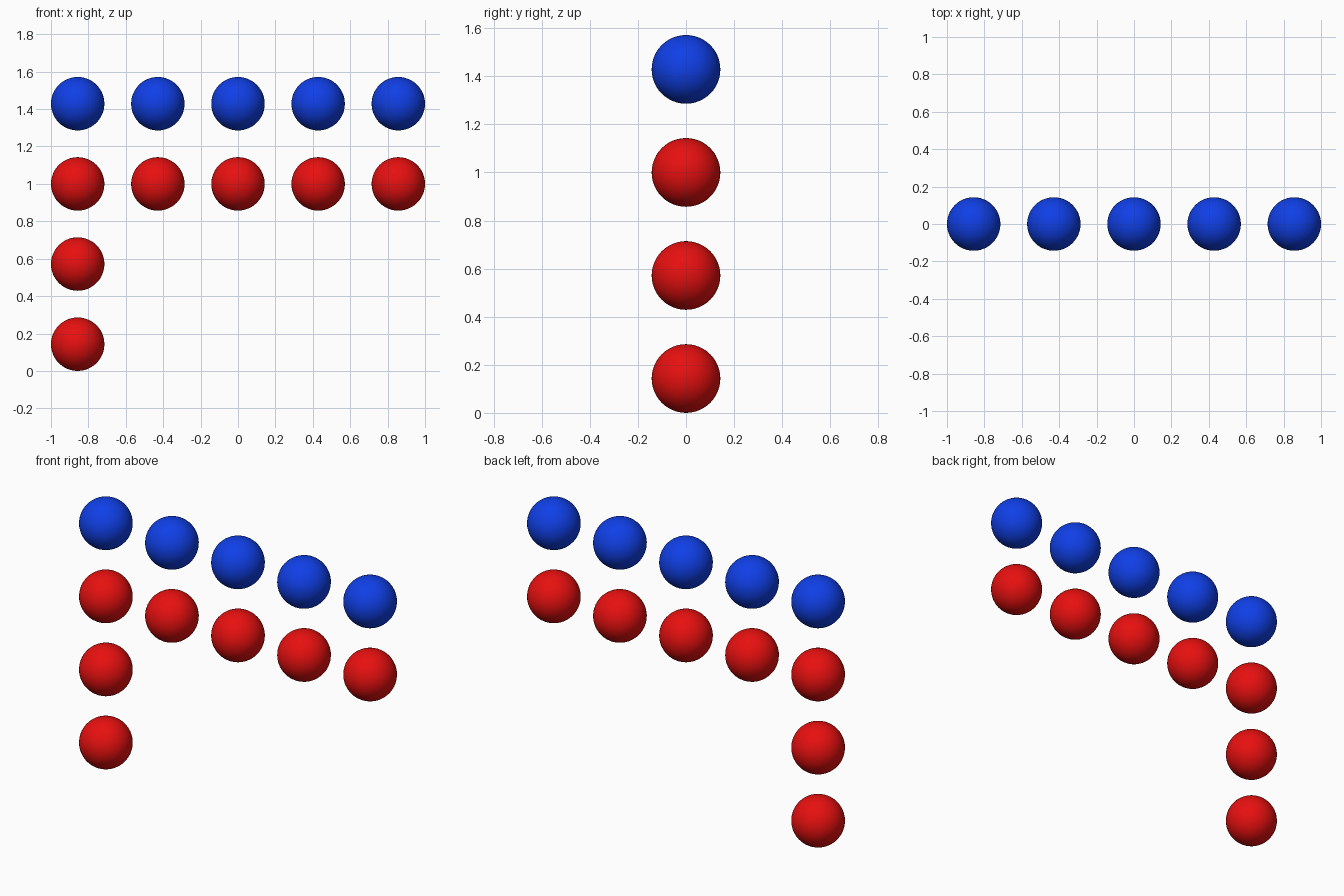
import bpy

if "Cube" in bpy.data.objects:
    bpy.data.objects.remove(bpy.data.objects["Cube"])

R = 1 / 7          # ball radius: the row of five spans 2 units
STEP = 3 * R       # centre-to-centre spacing


def material(name, colour):
    mat = bpy.data.materials.new(name)
    mat.diffuse_color = (*colour, 1)
    mat.use_nodes = True
    mat.node_tree.nodes["Principled BSDF"].inputs["Base Color"].default_value = mat.diffuse_color
    return mat


red = material("red", (0.8, 0.005, 0.005))
blue = material("blue", (0.005, 0.05, 0.8))


def ball(name, column, row, mat):
    """Smooth ball at a grid cell; column 0 is the middle, row 0 the ground."""
    bpy.ops.mesh.primitive_uv_sphere_add(
        segments=48, ring_count=24, radius=R,
        location=(column * STEP, 0, R + row * STEP))
    obj = bpy.context.object
    obj.name = name
    obj.data.materials.append(mat)
    bpy.ops.object.shade_smooth()


# Two horizontal rows of five balls
for i in range(-2, 3):
    ball(f"upper_row_ball_{i + 3}", i, 3, blue)
    ball(f"lower_row_ball_{i + 3}", i, 2, red)

# Column of two balls under the left end
for row in range(2):
    ball(f"column_ball_{row + 1}", -2, row, red)
